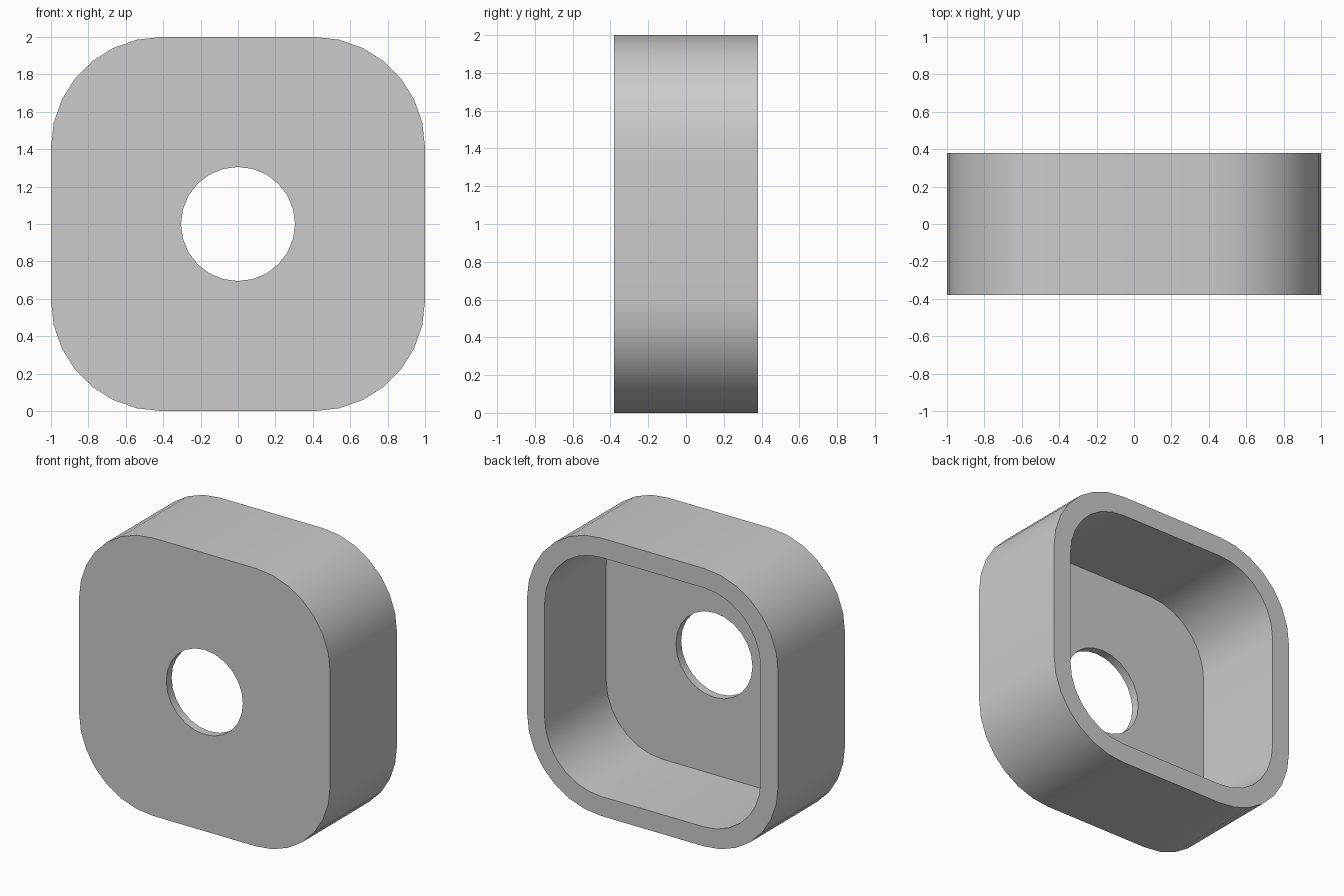
import bpy, bmesh, math
from math import cos, sin, pi

cube = bpy.data.objects.get("Cube")
if cube:
    bpy.data.objects.remove(cube, do_unlink=True)

HALF, RADIUS, WALL = 1.0, 0.59, 0.14
FRONT, BACK, FLOOR = -0.38, 0.38, -0.32
HOLE = 0.305


def rounded_square(half, radius, steps=7):
    """Outline of a square with rounded corners."""
    c = half - radius
    points = []
    for corner in range(4):
        mid = pi / 4 + corner * pi / 2
        cx, cz = math.copysign(c, cos(mid)), math.copysign(c, sin(mid))
        for i in range(steps + 1):
            a = (corner + i / steps) * pi / 2
            points.append((cx + radius * cos(a), cz + radius * sin(a)))
    return points


def circle(radius, sides=24):
    return [(radius * cos(2 * pi * i / sides), radius * sin(2 * pi * i / sides))
            for i in range(sides)]


bm = bmesh.new()


def ring(outline, y):
    """Closed loop of edges at depth y, centred at height 1."""
    verts = [bm.verts.new((x, y, z + HALF)) for x, z in outline]
    edges = [bm.edges.new((v, verts[i - 1])) for i, v in enumerate(verts)]
    return verts, edges


def wall(a, b):
    """Strip of quads between two rings of equal count."""
    for i in range(len(a[0])):
        bm.faces.new((a[0][i - 1], a[0][i], b[0][i], b[0][i - 1]))


def plate(a, b):
    """Flat face between an outline and the hole inside it."""
    bmesh.ops.triangle_fill(bm, use_beauty=True, edges=a[1] + b[1])


outer = rounded_square(HALF, RADIUS)
inner = rounded_square(HALF - WALL, RADIUS - WALL)

outer_front, outer_back = ring(outer, FRONT), ring(outer, BACK)
inner_back, inner_floor = ring(inner, BACK), ring(inner, FLOOR)
hole_front, hole_floor = ring(circle(HOLE), FRONT), ring(circle(HOLE), FLOOR)

# Side walls, rim, cavity walls and hole edge
wall(outer_front, outer_back)
wall(outer_back, inner_back)
wall(inner_back, inner_floor)
wall(hole_floor, hole_front)

# Front panel and cavity floor
plate(outer_front, hole_front)
plate(inner_floor, hole_floor)
bmesh.ops.recalc_face_normals(bm, faces=bm.faces)
bmesh.ops.dissolve_limit(bm, angle_limit=0.001, verts=[],
                         edges=[e for e in bm.edges if e.is_manifold
                                and e.calc_face_angle() < 0.001])

mesh = bpy.data.meshes.new("housing")
bm.to_mesh(mesh)
bm.free()
housing = bpy.data.objects.new("housing", mesh)
bpy.context.collection.objects.link(housing)

# Plain grey finish
grey = bpy.data.materials.new("light_grey")
grey.use_nodes = True
colour = (0.6, 0.6, 0.6, 1)
grey.diffuse_color = colour
grey.node_tree.nodes["Principled BSDF"].inputs["Base Color"].default_value = colour
mesh.materials.append(grey)

bpy.ops.object.select_all(action="DESELECT")
housing.select_set(True)
bpy.context.view_layer.objects.active = housing
bpy.ops.object.shade_smooth_by_angle(angle=math.radians(35))
